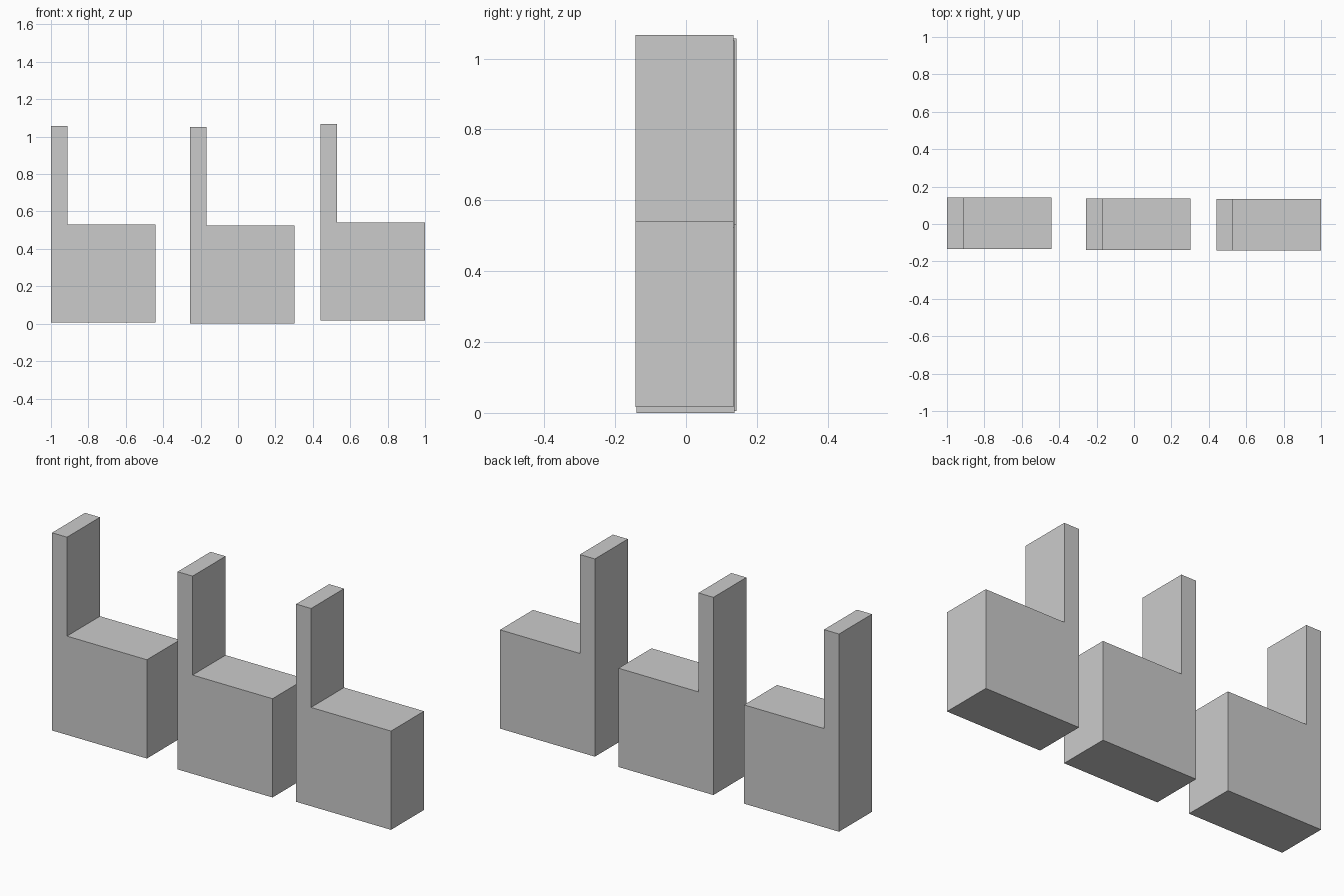
import bpy, bmesh

if "Cube" in bpy.data.objects:
    bpy.data.objects.remove(bpy.data.objects["Cube"])

WIDTH, DEPTH = 0.558, 0.277
SEAT_Z, TOP_Z, BACK_T = 0.525, 1.051, 0.088


def l_block_chair(name, x, y, z):
    # L-shaped side profile extruded along y
    profile = [(0, 0), (WIDTH, 0), (WIDTH, SEAT_Z),
               (BACK_T, SEAT_Z), (BACK_T, TOP_Z), (0, TOP_Z)]
    bm = bmesh.new()
    face = bm.faces.new([bm.verts.new((px, 0, pz)) for px, pz in profile])
    ext = bmesh.ops.extrude_face_region(bm, geom=[face])
    verts = [v for v in ext["geom"] if isinstance(v, bmesh.types.BMVert)]
    bmesh.ops.translate(bm, verts=verts, vec=(0, DEPTH, 0))
    bmesh.ops.recalc_face_normals(bm, faces=bm.faces)
    mesh = bpy.data.meshes.new(name)
    bm.to_mesh(mesh)
    bm.free()
    obj = bpy.data.objects.new(name, mesh)
    obj.location = (x, y, z)
    bpy.context.collection.objects.link(obj)


# Row of three chairs, each slightly offset
l_block_chair("left_chair", -1.0, -0.134, 0.006)
l_block_chair("middle_chair", -0.257, -0.140, 0.0)
l_block_chair("right_chair", 0.442, -0.143, 0.016)
